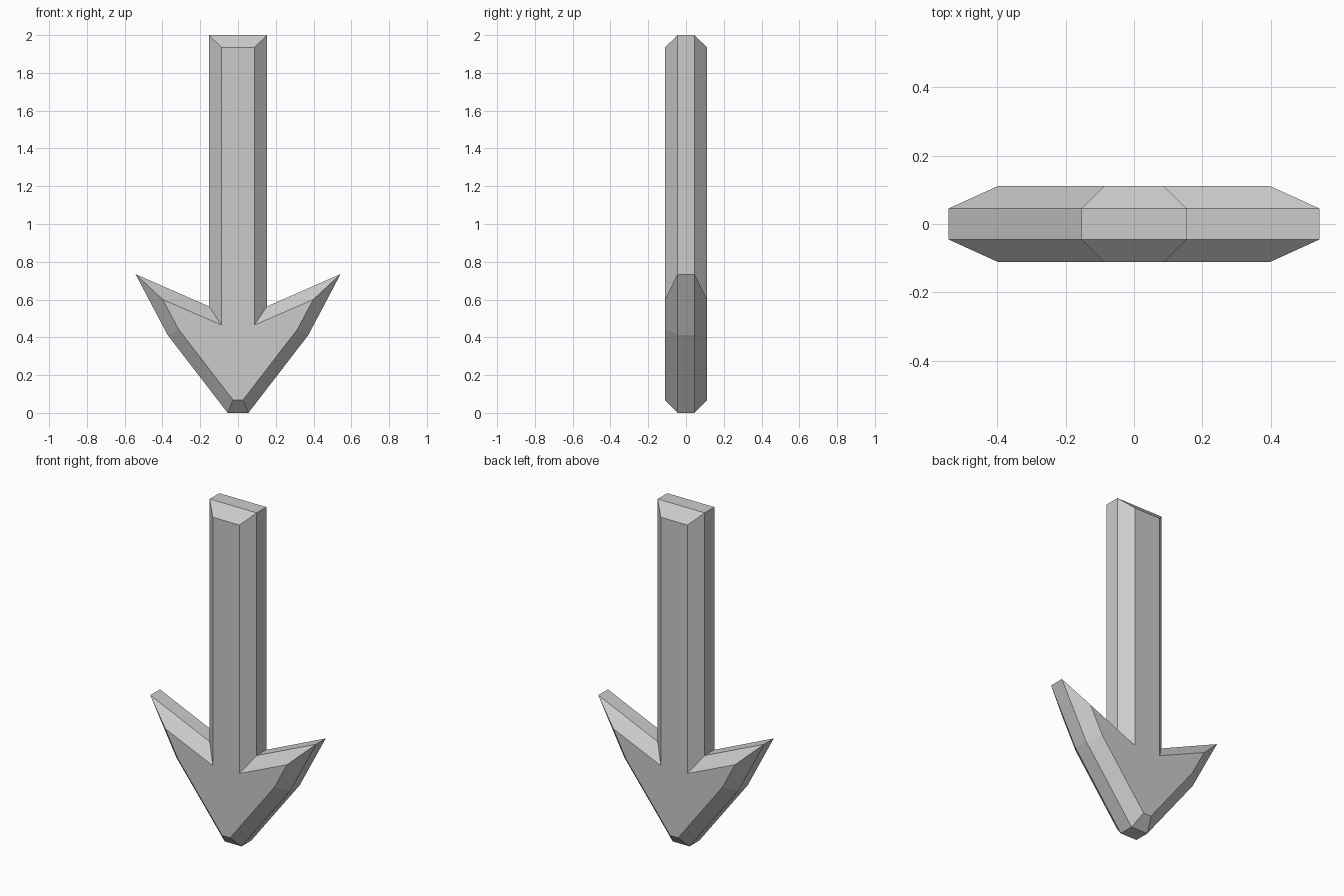
import bpy, bmesh

if "Cube" in bpy.data.objects:
    bpy.data.objects.remove(bpy.data.objects["Cube"])

# Right half of the arrow outline (x, z), tip to shaft end:
# the outer rim and the smaller bevelled face
RIM = [(0.055, 0), (0.373, 0.413), (0.543, 0.735), (0.154, 0.564), (0.154, 2.0)]
FACE = [(0.026, 0.068), (0.315, 0.443), (0.398, 0.60), (0.087, 0.465), (0.087, 1.935)]


def ring(bm, half, y):
    """Mirror a half outline into a closed loop of vertices at depth y."""
    pts = half + [(-x, z) for x, z in reversed(half)]
    return [bm.verts.new((x, y, z)) for x, z in pts]


bm = bmesh.new()
rings = [ring(bm, half, y) for half, y in
         ((FACE, -0.111), (RIM, -0.045), (RIM, 0.045), (FACE, 0.111))]

# Bevels and rim
n = len(rings[0])
for a, b in zip(rings, rings[1:]):
    for i in range(n):
        j = (i + 1) % n
        bm.faces.new((a[i], b[i], b[j], a[j]))

# Flat front and back
bm.faces.new(rings[0])
bm.faces.new(rings[-1][::-1])
bmesh.ops.recalc_face_normals(bm, faces=bm.faces)

mesh = bpy.data.meshes.new("down_arrow")
bm.to_mesh(mesh)
bm.free()
bpy.context.collection.objects.link(bpy.data.objects.new("down_arrow", mesh))
